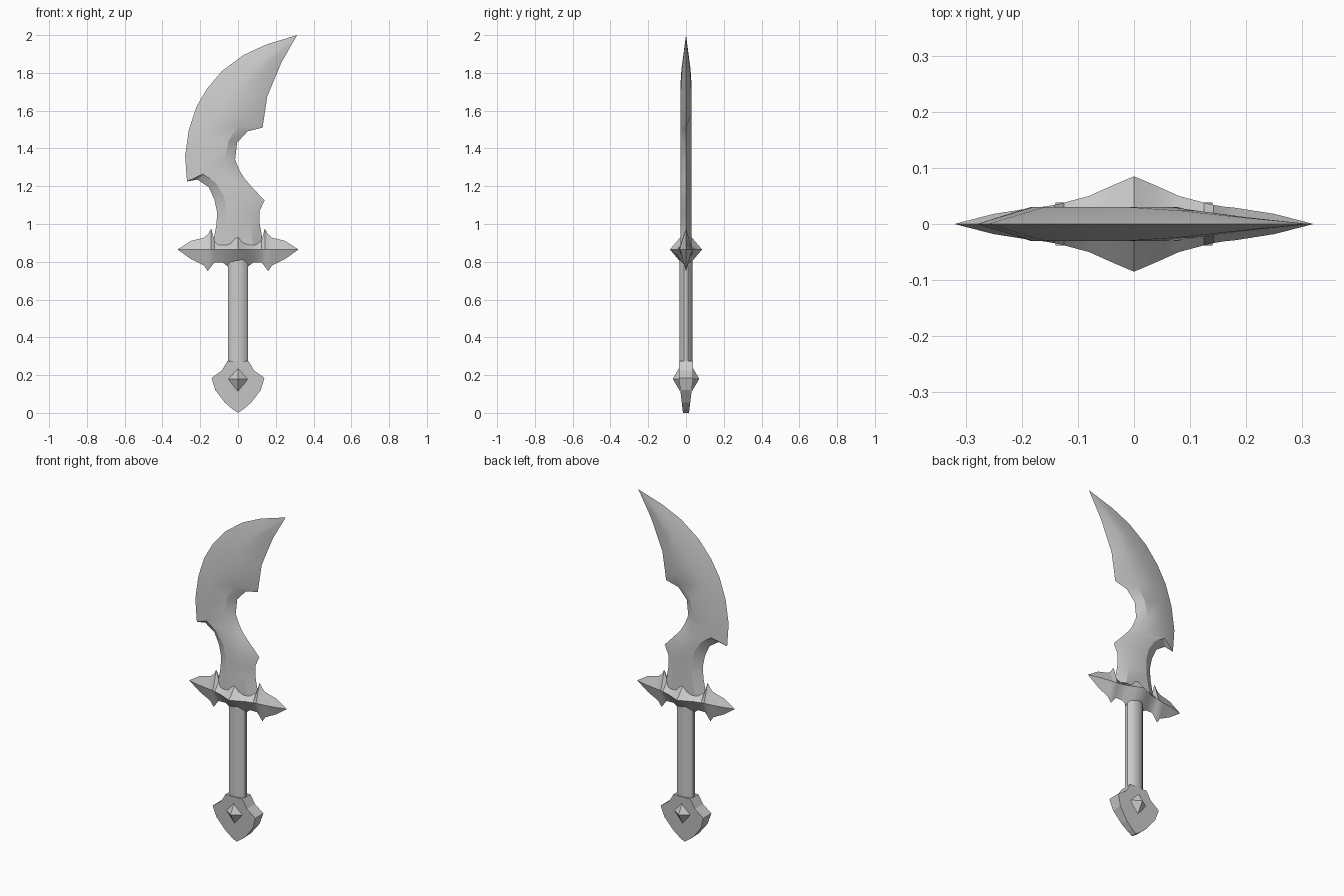
import bpy, bmesh, math

cube = bpy.data.objects.get("Cube")
if cube:
    bpy.data.objects.remove(cube, do_unlink=True)

# One plain metal colour for every part
metal = bpy.data.materials.new("grey metal")
metal.use_nodes = True
colour = (0.6, 0.6, 0.6, 1)
metal.diffuse_color = colour
for node in metal.node_tree.nodes:
    if node.type == "BSDF_PRINCIPLED":
        node.inputs["Base Color"].default_value = colour


def finish(name, bm, angle):
    """Turn a bmesh into a shaded object; an angle of 0 keeps it flat."""
    bmesh.ops.remove_doubles(bm, verts=bm.verts, dist=0.0005)
    bmesh.ops.recalc_face_normals(bm, faces=bm.faces)
    mesh = bpy.data.meshes.new(name)
    bm.to_mesh(mesh)
    bm.free()
    mesh.materials.append(metal)
    if angle:
        mesh.shade_smooth()
        mesh.set_sharp_from_angle(angle=math.radians(angle))
    obj = bpy.data.objects.new(name, mesh)
    bpy.context.collection.objects.link(obj)
    return obj


def loft(name, rings, angle):
    """Skin a row of closed rings and cap both ends."""
    bm = bmesh.new()
    loops = [[bm.verts.new(p) for p in ring] for ring in rings]
    for a, b in zip(loops, loops[1:]):
        for i in range(len(a)):
            j = (i + 1) % len(a)
            bm.faces.new((a[i], a[j], b[j], b[i]))
    bm.faces.new(loops[0])
    bm.faces.new(loops[-1])
    return finish(name, bm, angle)


# Blade: outer edge, outer ridge, inner ridge, inner edge, half thickness
blade_sections = [
    ((.313, 2), (.313, 2), (.313, 2), (.313, 2), 0),
    ((.15, 1.95), (.19, 1.91), (.2, 1.89), (.23, 1.855), .012),
    ((.03, 1.895), (.08, 1.82), (.11, 1.78), (.19, 1.76), .024),
    ((-.085, 1.81), (-.01, 1.73), (.07, 1.67), (.155, 1.675), .03),
    ((-.165, 1.715), (-.08, 1.64), (.06, 1.59), (.13, 1.51), .03),
    ((-.22, 1.62), (-.13, 1.56), (0, 1.52), (.05, 1.49), .03),
    ((-.26, 1.5), (-.16, 1.47), (-.05, 1.44), (-.005, 1.43), .03),
    ((-.28, 1.36), (-.18, 1.35), (-.07, 1.34), (-.015, 1.34), .03),
    ((-.27, 1.225), (-.185, 1.265), (-.05, 1.27), (.01, 1.28), .03),
    ((-.215, 1.235), (-.183, 1.262), (-.03, 1.24), (.035, 1.24), .03),
    ((-.155, 1.195), (-.12, 1.22), (0, 1.2), (.065, 1.205), .03),
    ((-.125, 1.13), (-.075, 1.15), (.04, 1.12), (.14, 1.125), .03),
    ((-.11, 1.06), (-.06, 1.08), (.05, 1.06), (.115, 1.07), .03),
    ((-.115, .99), (-.06, 1), (.06, 1), (.115, 1), .03),
    ((-.135, .89), (-.08, .89), (.08, .89), (.135, .89), .03),
]
rings = []
for outer, ridge_a, ridge_b, inner, t in blade_sections:
    path = [(outer, 0), (ridge_a, t), (ridge_b, t),
            (inner, 0), (ridge_b, -t), (ridge_a, -t)]
    rings.append([(p[0], y, p[1]) for p, y in path])
loft("blade", rings, 29)

# Guard: half-length stations of x, top, bottom, half depth
guard_half = [
    (0, .965, .765, .085), (.04, .92, .765, .068), (.08, .905, .795, .05),
    (.125, .915, .795, .038), (.142, .975, .775, .034), (.16, .945, .75, .031),
    (.18, .928, .78, .029), (.25, .91, .815, .018), (.32, .865, .865, 0),
]
stations = [(-x, a, b, d) for x, a, b, d in guard_half[:0:-1]] + guard_half
loft("guard", [[(x, 0, top), (x, d, .865), (x, 0, low), (x, -d, .865)]
               for x, top, low, d in stations], 35)

# Grip: a slightly flattened round bar
sides = 12
turns = [2 * math.pi * (i + .5) / sides for i in range(sides)]
loft("grip", [[(.055 * math.cos(a), .036 * math.sin(a), z) for a in turns]
              for z in (.25, .82)], 35)

# Pommel: shield outline that thins toward the bottom
pommel_half = [(.055, .275), (.085, .225), (.14, .185),
               (.12, .12), (.07, .055), (.03, .02)]
outline = pommel_half + [(0, 0)] + [(-x, z) for x, z in pommel_half[::-1]]


def pommel_depth(z):
    return .016 + .022 * min(z / .185, 1)


loft("pommel", [[(x, s * pommel_depth(z), z) for x, z in outline]
                for s in (-1, 1)], 0)

# Diamond boss on each face of the pommel
for side, label in ((-1, "front"), (1, "back")):
    bm = bmesh.new()
    tip = bm.verts.new((0, side * .07, .18))
    base = [bm.verts.new((.055 * x, side * .032, .18 + .065 * z))
            for x, z in ((1, 0), (0, 1), (-1, 0), (0, -1))]
    for i in range(4):
        bm.faces.new((tip, base[i], base[(i + 1) % 4]))
    bm.faces.new(base)
    finish(label + "_pommel_boss", bm, 0)
